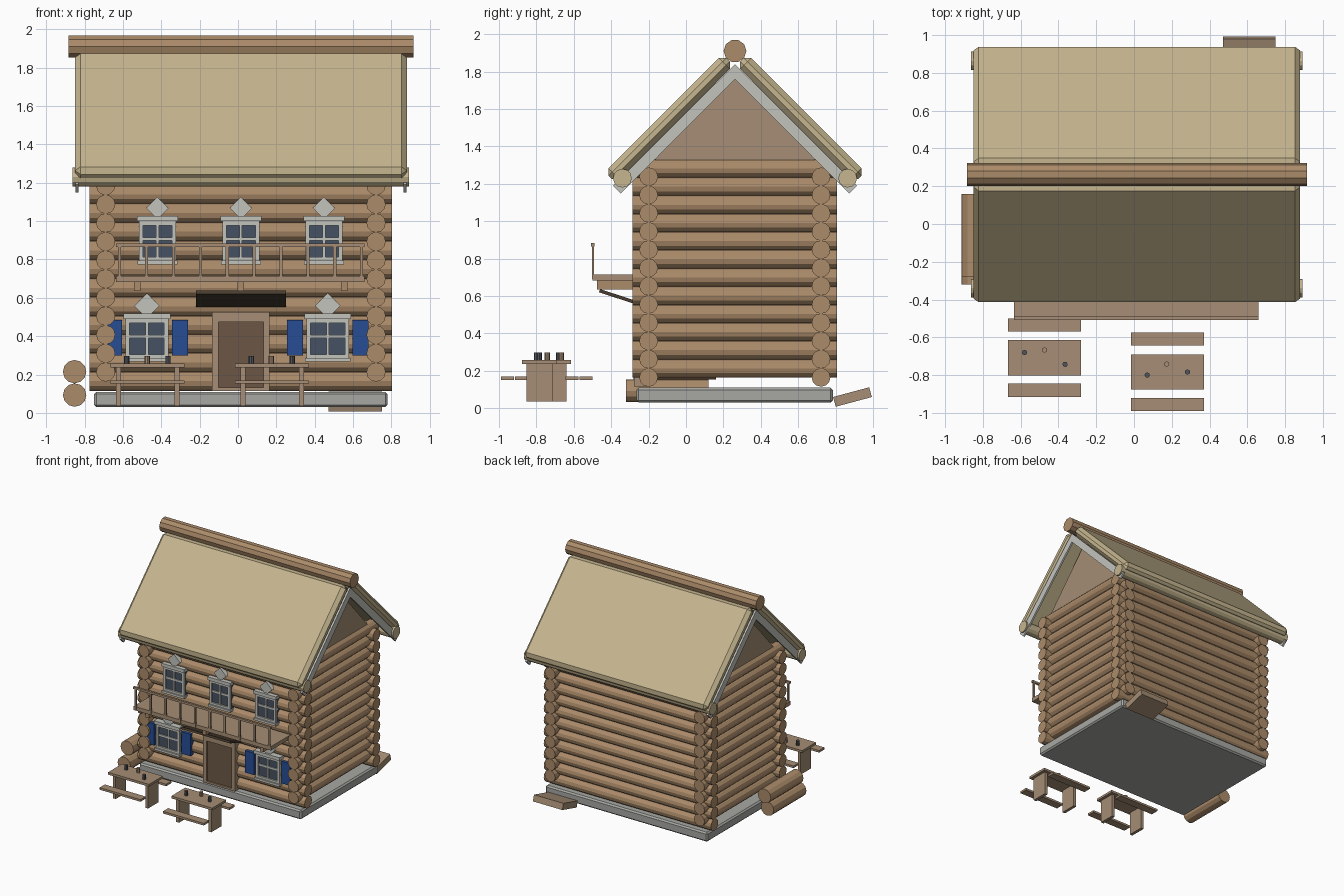
import bpy, bmesh
from math import radians, pi
from mathutils import Matrix, Vector

if "Cube" in bpy.data.objects:
    bpy.data.objects.remove(bpy.data.objects["Cube"])


def material(name, r, g, b):
    m = bpy.data.materials.new(name)
    m.diffuse_color = [(c / 255) ** 2.2 for c in (r, g, b)] + [1]
    m.use_nodes = True
    m.node_tree.nodes["Principled BSDF"].inputs["Base Color"].default_value = m.diffuse_color
    return m


LOG = material("log_wood", 170, 138, 105)
WOOD = material("plank_wood", 164, 140, 116)
DARK = material("dark_wood", 74, 62, 50)
DOOR = material("door_wood", 108, 88, 72)
THATCH = material("thatch", 196, 180, 142)
STONE = material("stone", 166, 166, 162)
TRIM = material("pale_trim", 194, 194, 188)
GLASS = material("glass", 72, 82, 98)
BLUE = material("blue_paint", 44, 78, 146)
MUG = material("mug_grey", 82, 86, 94)


def finish(name, bm, mat, bevel=0):
    me = bpy.data.meshes.new(name)
    bmesh.ops.recalc_face_normals(bm, faces=bm.faces)
    bm.to_mesh(me)
    bm.free()
    ob = bpy.data.objects.new(name, me)
    bpy.context.collection.objects.link(ob)
    me.materials.append(mat)
    if bevel:
        mod = ob.modifiers.new("bevel", "BEVEL")
        mod.width, mod.segments = bevel, 1
    return ob


def boxes(name, spans, mat, bevel=0, rot=0):
    """Boxes from (x0, x1, y0, y1, z0, z1); rot turns each about its own x axis."""
    bm = bmesh.new()
    for x0, x1, y0, y1, z0, z1 in spans:
        c = Vector((x0 + x1, y0 + y1, z0 + z1)) / 2
        m = (Matrix.Translation(c) @ Matrix.Rotation(radians(rot), 4, 'X')
             @ Matrix.Diagonal((x1 - x0, y1 - y0, z1 - z0, 1)))
        bmesh.ops.create_cube(bm, size=1, matrix=m)
    return finish(name, bm, mat, bevel)


def logs(name, axis, a, b, centres, r, mat, sides=12):
    """Cylinders along an axis from a to b; centres are the other two coordinates."""
    bm = bmesh.new()
    for u, v in centres:
        mid = (a + b) / 2
        if axis == 'X':
            c, rot = (mid, u, v), Matrix.Rotation(pi / 2, 4, 'Y')
        elif axis == 'Y':
            c, rot = (u, mid, v), Matrix.Rotation(pi / 2, 4, 'X')
        else:
            c, rot = (u, v, mid), Matrix()
        bmesh.ops.create_cone(bm, cap_ends=True, segments=sides, radius1=r, radius2=r,
                              depth=b - a, matrix=Matrix.Translation(c) @ rot)
    return finish(name, bm, mat)


def prism(name, pts, x0, x1, mat):
    """A (y, z) outline pushed along x."""
    bm = bmesh.new()
    f = bm.faces.new([bm.verts.new((x0, y, z)) for y, z in pts])
    g = bmesh.ops.extrude_face_region(bm, geom=[f])["geom"]
    bmesh.ops.translate(bm, vec=(x1 - x0, 0, 0),
                        verts=[v for v in g if isinstance(v, bmesh.types.BMVert)])
    return finish(name, bm, mat)


CX, RY = 0.015, 0.262   # middle of the house, ridge line

# Foundation and log walls, crossing at the corners
boxes("foundation", [(-0.75, 0.78, -0.265, 0.785, 0.03, 0.11)], STONE, 0.012)
for name, y in (("front", -0.2), ("back", 0.722)):
    logs(name + "_wall_logs", 'X', -0.775, 0.803,
         [(y, 0.165 + 0.0975 * i) for i in range(12)], 0.05, LOG)
for name, x in (("left", -0.69), ("right", 0.72)):
    logs(name + "_wall_logs", 'Y', -0.285, 0.807,
         [(x, 0.213 + 0.0972 * i) for i in range(12)], 0.05, LOG)
    prism(name + "_gable", [(-0.2, 1.29), (0.724, 1.29), (RY, 1.8)], x - 0.02, x + 0.02, WOOD)

# Roof: two slabs, barge boards, eave logs and ridge log
for name, s in (("front", -1), ("back", 1)):
    y, z = RY + s * 0.352, 1.549
    boxes(name + "_roof", [(-0.85, 0.88, y - 0.445, y + 0.445, z - 0.0415, z + 0.0415)],
          THATCH, 0.028, -45 * s)
    logs(name + "_eave_log", 'X', -0.862, 0.892, [(RY + s * 0.602, 1.23)], 0.05, THATCH)
half = [(0.653, 1.19), (0.611, 1.148)]
chevron = ([(RY, 1.84)] + [(RY + a, z) for a, z in half] + [(RY, 1.76)]
           + [(RY - a, z) for a, z in reversed(half)])
prism("left_barge_board", chevron, -0.848, -0.832, TRIM)
prism("right_barge_board", chevron, 0.862, 0.878, TRIM)
logs("ridge_log", 'X', -0.885, 0.915, [(RY, 1.91)], 0.061, LOG, 10)


# Windows: glass, frame with cross bars, lintel, sill and diamond
def window(name, x, z0, z1, w, d):
    zc = (z0 + z1) / 2
    boxes(name + "_glass", [(x - w, x + w, -0.256, -0.2, z0, z1)], GLASS)
    t = 0.022
    boxes(name + "_frame", [
        (x - w, x - w + t, -0.27, -0.22, z0, z1), (x + w - t, x + w, -0.27, -0.22, z0, z1),
        (x - w, x + w, -0.269, -0.22, z1 - t, z1), (x - w, x + w, -0.269, -0.22, z0, z0 + t),
        (x - 0.007, x + 0.007, -0.265, -0.22, z0, z1),
        (x - w, x + w, -0.264, -0.22, zc + 0.005, zc + 0.02),
        (x - w - 0.01, x + w + 0.01, -0.282, -0.21, z1, z1 + 0.028),
        (x - w - 0.007, x + w + 0.007, -0.28, -0.21, z0 - 0.015, z0 + 0.004)], TRIM)
    bm = bmesh.new()
    k = d * 2 ** 0.5
    bmesh.ops.create_cube(bm, size=1, matrix=Matrix.Translation((x, -0.245, z1 + 0.068))
                          @ Matrix.Rotation(pi / 4, 4, 'Y') @ Matrix.Diagonal((k, 0.04, k, 1)))
    finish(name + "_diamond", bm, TRIM)


for i, x in enumerate((-0.42, 0.015, 0.448)):
    window("upper_window_%d" % (i + 1), x, 0.79, 1.0, 0.097, 0.058)
for side, x in (("left", -0.475), ("right", 0.468)):
    window(side + "_lower_window", x, 0.282, 0.49, 0.112, 0.066)
    boxes(side + "_shutters", [(x + a, x + a + 0.083, -0.268, -0.225, 0.298, 0.485)
                               for a in (-0.213, 0.13)], BLUE)

# Door with surround, and the sloping canopy above
boxes("door", [(-0.102, 0.132, -0.266, -0.2, 0.13, 0.475)], DOOR)
boxes("door_frame", [(-0.135, -0.102, -0.278, -0.2, 0.115, 0.525),
                     (0.132, 0.165, -0.278, -0.2, 0.115, 0.525),
                     (-0.102, 0.132, -0.277, -0.2, 0.475, 0.525),
                     (-0.102, 0.132, -0.277, -0.2, 0.115, 0.132)], WOOD)
boxes("door_canopy", [(-0.22, 0.25, -0.468, -0.252, 0.586, 0.604)], DARK, rot=-18)

# Balcony
boxes("balcony_beams", [(x - 0.017, x + 0.017, -0.475, -0.2, 0.635, 0.682)
                        for x in (-0.525, 0.015, 0.555)], LOG)
boxes("balcony_deck", [(-0.635, 0.66, -0.5, -0.21, 0.682, 0.715)], WOOD)
boxes("balcony_rail", [(-0.635, 0.66, -0.507, -0.489, 0.865, 0.883)], WOOD)
boxes("balcony_balusters", [(x - 0.008, x + 0.008, -0.503, -0.491, 0.69, 0.87)
                            for x in [-0.617 + 0.1402 * i for i in range(10)]], WOOD)


# Picnic tables with benches and mugs
def picnic(name, x, y, mugs):
    boxes(name + "_top", [(x - 0.193, x + 0.193, y - 0.093, y + 0.093, 0.237, 0.257)], WOOD)
    boxes(name + "_legs", [(x + a - 0.013, x + a + 0.013, y - 0.07, y + 0.07, 0.035, 0.238)
                           for a in (-0.15, 0.155)], WOOD)
    boxes(name + "_benches", [(x - 0.193, x + 0.193, y + b - 0.035, y + b + 0.035, 0.152, 0.17)
                              for b in (-0.172, 0.174)], WOOD)
    for i, m in enumerate(mugs):
        logs("%s_mug_%d" % (name, i + 1), 'Z', 0.256, 0.297, [m], 0.014,
             WOOD if i == 1 else MUG, 8)


picnic("left_table", -0.473, -0.708, [(-0.58, -0.68), (-0.473, -0.667), (-0.365, -0.743)])
picnic("right_table", 0.177, -0.783, [(0.07, -0.8), (0.173, -0.742), (0.283, -0.784)])

# Spare logs on the left and the leaning plank at the back
logs("lower_spare_log", 'Y', -0.32, 0.12, [(-0.852, 0.093)], 0.061, LOG)
logs("upper_spare_log", 'Y', -0.28, 0.16, [(-0.852, 0.215)], 0.061, LOG)
boxes("back_step", [(0.472, 0.75, 0.79, 0.99, 0.033, 0.087)], WOOD, rot=15)
